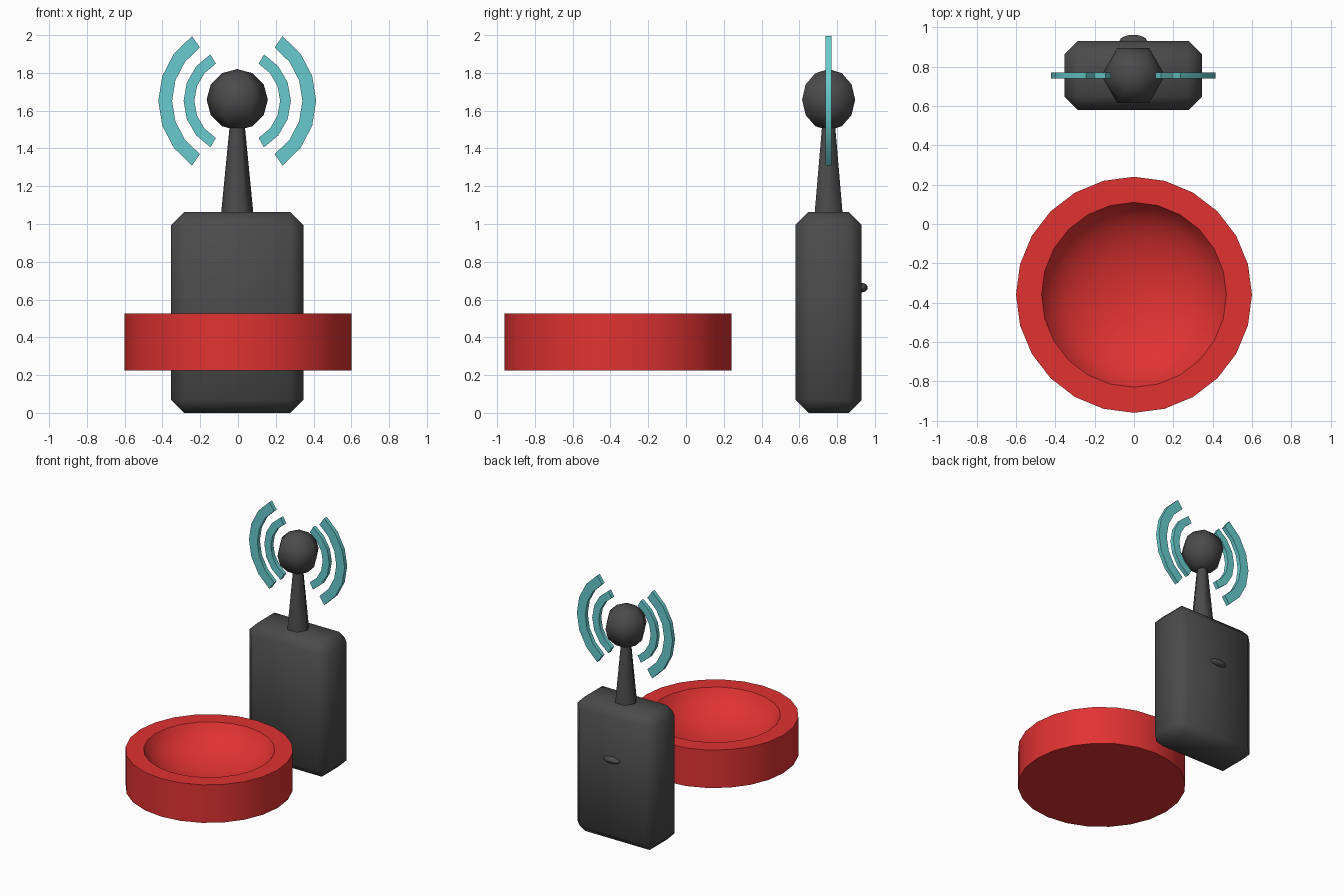
import bpy, bmesh, math
from math import sin, cos, pi, radians

if "Cube" in bpy.data.objects:
    bpy.data.objects.remove(bpy.data.objects["Cube"])


def material(name, rgb):
    m = bpy.data.materials.new(name)
    m.diffuse_color = (*rgb, 1)
    m.use_nodes = True
    m.node_tree.nodes["Principled BSDF"].inputs["Base Color"].default_value = m.diffuse_color
    return m


GREY = material("dark_grey", (0.07, 0.07, 0.07))
RED = material("red", (0.75, 0.032, 0.032))
TEAL = material("teal", (0.14, 0.60, 0.62))
CX, CY, CZ = -0.004, 0.755, 1.655   # axis of the transmitter, height of its ball


def finish(bm, name, mat, loc, angle=None):
    bmesh.ops.recalc_face_normals(bm, faces=bm.faces)
    me = bpy.data.meshes.new(name)
    bm.to_mesh(me)
    bm.free()
    ob = bpy.data.objects.new(name, me)
    bpy.context.collection.objects.link(ob)
    me.materials.append(mat)
    ob.location = loc
    if angle:
        bpy.ops.object.select_all(action='DESELECT')
        ob.select_set(True)
        bpy.context.view_layer.objects.active = ob
        bpy.ops.object.shade_smooth_by_angle(angle=radians(angle))
    return ob


def lathe(name, profile, sides, mat, loc, angle):
    """Spin (radius, z) points about z; radius 0 makes a pole."""
    bm = bmesh.new()
    rings = []
    for r, z in profile:
        n = 1 if r < 1e-5 else sides
        rings.append([bm.verts.new((r * cos(2 * pi * i / sides),
                                    r * sin(2 * pi * i / sides), z)) for i in range(n)])
    for a, b in zip(rings, rings[1:]):
        for i in range(sides):
            j = (i + 1) % sides
            if len(a) == 1:
                bm.faces.new((a[0], b[i], b[j]))
            elif len(b) == 1:
                bm.faces.new((a[i], a[j], b[0]))
            else:
                bm.faces.new((a[i], a[j], b[j], b[i]))
    return finish(bm, name, mat, loc, angle)


def ball_profile(r, rings):
    return [(r * sin(pi * i / rings), -r * cos(pi * i / rings)) for i in range(rings + 1)]


# transmitter body: chamfered box
bm = bmesh.new()
bmesh.ops.create_cube(bm, size=1)
bmesh.ops.scale(bm, vec=(0.70, 0.35, 1.063), verts=bm.verts)
bmesh.ops.bevel(bm, geom=list(bm.edges), offset=0.068, offset_type='OFFSET',
                segments=1, affect='EDGES', profile=0.5)
finish(bm, "transmitter_body", GREY, (CX, CY, 0.5315), 60)

# antenna mast and ball
lathe("antenna_mast", [(0, 1.04), (0.087, 1.04), (0.038, 1.54), (0, 1.54)], 6,
      GREY, (CX, CY, 0), 65)
lathe("antenna_ball", ball_profile(0.162, 6), 6, GREY, (CX, CY, CZ + 0.003), 75)

# small button on the back
button = lathe("back_button", ball_profile(1, 8), 16, GREY, (CX, 0.93, 0.663), 60)
button.scale = (0.07, 0.032, 0.025)


# signal waves: two arcs on each side
def wave(name, r_in, r_out, half_angle, side, steps=6):
    bm = bmesh.new()
    rows = []
    for i in range(steps + 1):
        a = radians(half_angle) * (2 * i / steps - 1)
        rows.append([bm.verts.new((side * r * cos(a), y, r * sin(a)))
                     for r, y in ((r_in, -.016), (r_out, -.016), (r_out, .016), (r_in, .016))])
    for p, q in zip(rows, rows[1:]):
        for k in range(4):
            m = (k + 1) % 4
            bm.faces.new((p[k], p[m], q[m], q[k]))
    bm.faces.new(rows[0])
    bm.faces.new(rows[-1])
    finish(bm, name, TEAL, (CX, CY, CZ - 0.003), 30)


for side, label in ((-1, "left"), (1, "right")):
    wave("inner_wave_" + label, 0.227, 0.284, 60, side)
    wave("outer_wave_" + label, 0.345, 0.418, 55, side)

# round dish with a hollow bowl
bowl = []
for i in range(9):
    a = radians(15 + 75 * i / 8)
    bowl.append((0.47 * cos(a) / cos(radians(15)),
                 0.525 - 0.22 * (sin(a) - sin(radians(15))) / (1 - sin(radians(15)))))
lathe("dish", [(0, 0.225), (0.6, 0.225), (0.6, 0.525)] + bowl, 24, RED, (0, -0.36, 0), 40)
